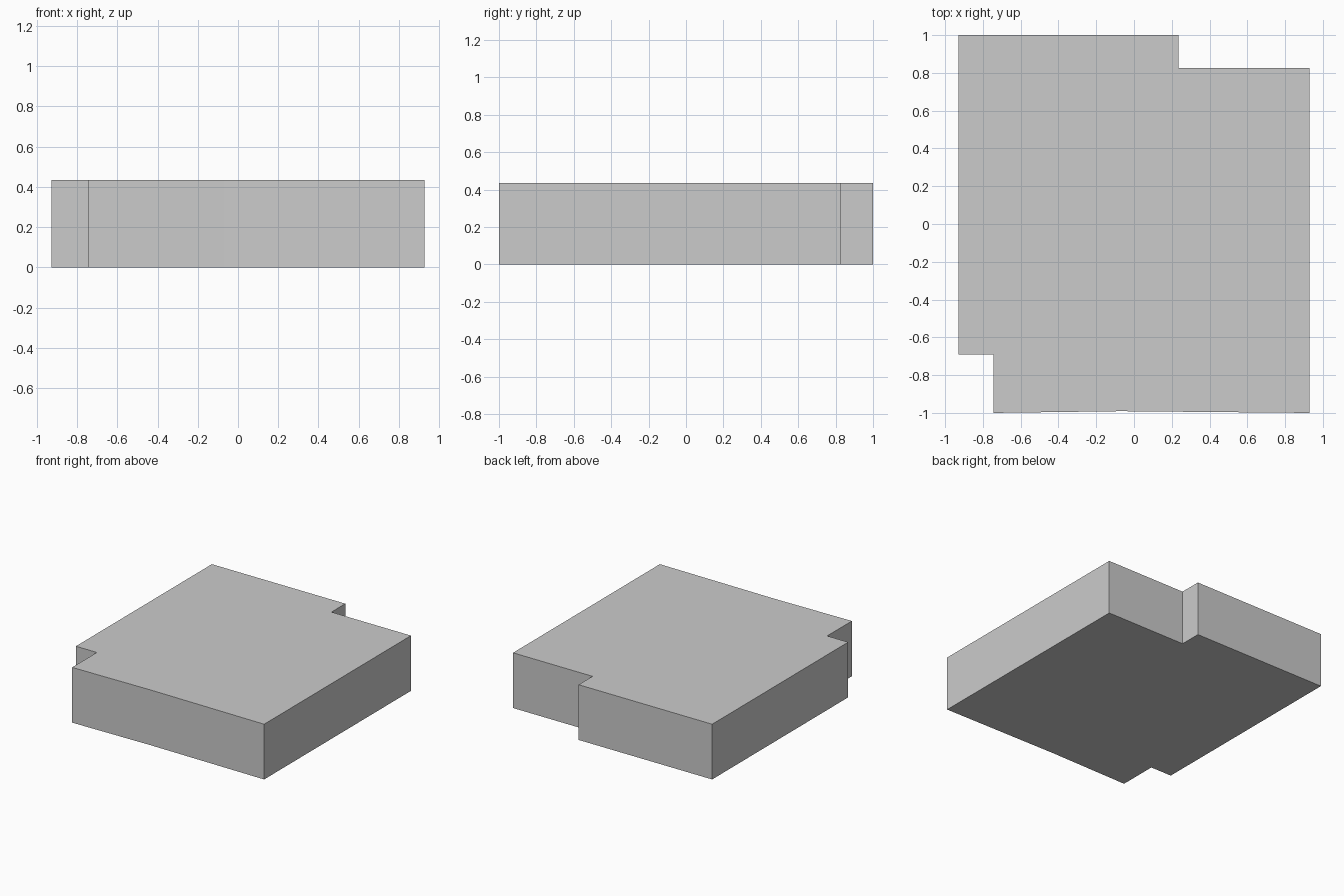
import bpy, bmesh

if "Cube" in bpy.data.objects:
    bpy.data.objects.remove(bpy.data.objects["Cube"])

HEIGHT = 0.435

# Footprint, counter-clockwise: two notched corners, front edge very slightly bowed in
outline = [
    (-0.745, -1.0), (-0.07, -0.991), (0.928, -1.0),
    (0.928, 0.827), (0.235, 0.827), (0.235, 1.0),
    (-0.928, 1.0), (-0.928, -0.692), (-0.745, -0.692),
]

# Solid block extruded from the footprint
bm = bmesh.new()
base = bm.faces.new([bm.verts.new((x, y, 0)) for x, y in outline])
top = bmesh.ops.extrude_face_region(bm, geom=[base], use_keep_orig=True)["geom"]
bmesh.ops.translate(bm, vec=(0, 0, HEIGHT),
                    verts=[g for g in top if isinstance(g, bmesh.types.BMVert)])
bmesh.ops.recalc_face_normals(bm, faces=bm.faces)

mesh = bpy.data.meshes.new("notched_block")
bm.to_mesh(mesh)
bm.free()
block = bpy.data.objects.new("notched_block", mesh)
bpy.context.collection.objects.link(block)
